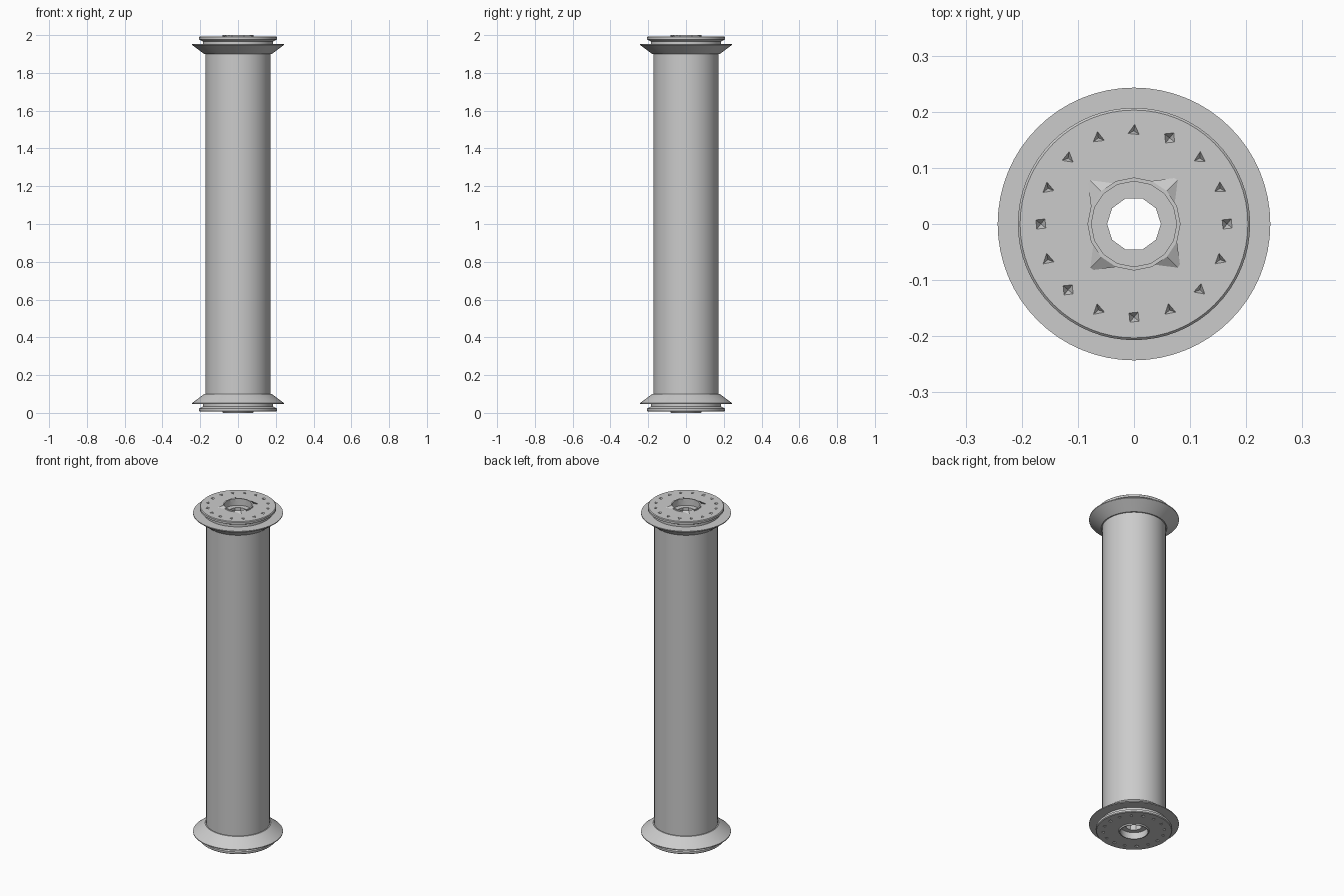
import bpy, bmesh
from math import sin, cos, pi, radians

cube = bpy.data.objects.get("Cube")
if cube:
    bpy.data.objects.remove(cube, do_unlink=True)

grey = bpy.data.materials.new("mid grey")
grey.use_nodes = True
grey.diffuse_color = (0.6, 0.6, 0.6, 1)
grey.node_tree.nodes["Principled BSDF"].inputs["Base Color"].default_value = (0.6, 0.6, 0.6, 1)


def finish(bm, name, smooth=True):
    bmesh.ops.recalc_face_normals(bm, faces=bm.faces)
    mesh = bpy.data.meshes.new(name)
    bm.to_mesh(mesh)
    bm.free()
    mesh.materials.append(grey)
    obj = bpy.data.objects.new(name, mesh)
    bpy.context.collection.objects.link(obj)
    bpy.ops.object.select_all(action="DESELECT")
    obj.select_set(True)
    bpy.context.view_layer.objects.active = obj
    if smooth:
        bpy.ops.object.shade_smooth_by_angle(angle=radians(25))
    return obj


def lathe(name, profile, sides, closed=True, smooth=True, shape=None):
    """Spin (radius, z) points about z; shape(ring, angle) scales a radius."""
    bm = bmesh.new()
    rings = []
    for k, (r, z) in enumerate(profile):
        ring = []
        for i in range(sides):
            a = 2 * pi * i / sides
            rr = r * (shape(k, a) if shape else 1)
            ring.append(bm.verts.new((rr * cos(a), rr * sin(a), z)))
        rings.append(ring)
    for k in range(len(rings) if closed else len(rings) - 1):
        a, b = rings[k], rings[(k + 1) % len(rings)]
        for i in range(sides):
            j = (i + 1) % sides
            bm.faces.new((a[i], a[j], b[j], b[i]))
    return finish(bm, name, smooth)


def pit_cutter(z, s):
    """A circle of small pyramids pointing into an end face."""
    bm = bmesh.new()
    for i in range(16):
        a = 2 * pi * i / 16
        sides = 4 if i in (0, 3, 8, 10, 12) else 3
        c = (0.166 * cos(a), 0.166 * sin(a))
        turn = pi / 4 + 0.1 if sides == 4 else pi / 2 + 0.2 * sin(3 * i)
        base = [bm.verts.new((c[0] + 0.014 * cos(turn + 2 * pi * k / sides),
                              c[1] + 0.014 * sin(turn + 2 * pi * k / sides), z + s * 0.003))
                for k in range(sides)]
        tip = bm.verts.new((c[0], c[1], z - s * 0.014))
        bm.faces.new(base)
        for k in range(sides):
            bm.faces.new((base[k], base[(k + 1) % sides], tip))
    return finish(bm, "pit_cutter", False)


# Main tube
lathe("tube", [(0.172, 0.06), (0.172, 1.94)], 64, closed=False)

# Narrow bore, whose ends form the recessed floors
lathe("bore", [(0.048, 0.04), (0.09, 0.04), (0.09, 1.96), (0.048, 1.96)], 10, smooth=False)

# End flanges: depth is measured inwards from the end
rim = [(0.076, 0.007), (0.203, 0.007), (0.207, 0.011), (0.207, 0.023),
       (0.186, 0.034), (0.186, 0.047), (0.243, 0.047), (0.243, 0.052),
       (0.178, 0.101), (0.165, 0.101), (0.076, 0.06)]
for name, end, s in (("top", 2, 1), ("bottom", 0, -1)):
    cap = lathe(name + "_flange", [(r, end - s * d) for r, d in rim], 64)
    cutter = pit_cutter(end - s * 0.007, s)
    mod = cap.modifiers.new("pits", "BOOLEAN")
    mod.operation, mod.solver, mod.object = "DIFFERENCE", "EXACT", cutter
    bpy.context.view_layer.objects.active = cap
    bpy.ops.object.modifier_apply(modifier=mod.name)
    bpy.data.objects.remove(cutter, do_unlink=True)


# Raised hub with four pointed corners on the top, round lip below
def corners(ring, a):
    return 1 + 0.42 * max(0, -cos(4 * a)) ** 2 if ring == 0 else 1


lathe("top_hub", [(0.083, 1.991), (0.083, 2.0), (0.076, 2.0), (0.076, 1.985)], 16,
      smooth=False, shape=corners)
lathe("bottom_hub_lip", [(0.084, 0.008), (0.08, 0), (0.075, 0), (0.075, 0.02)], 32)
